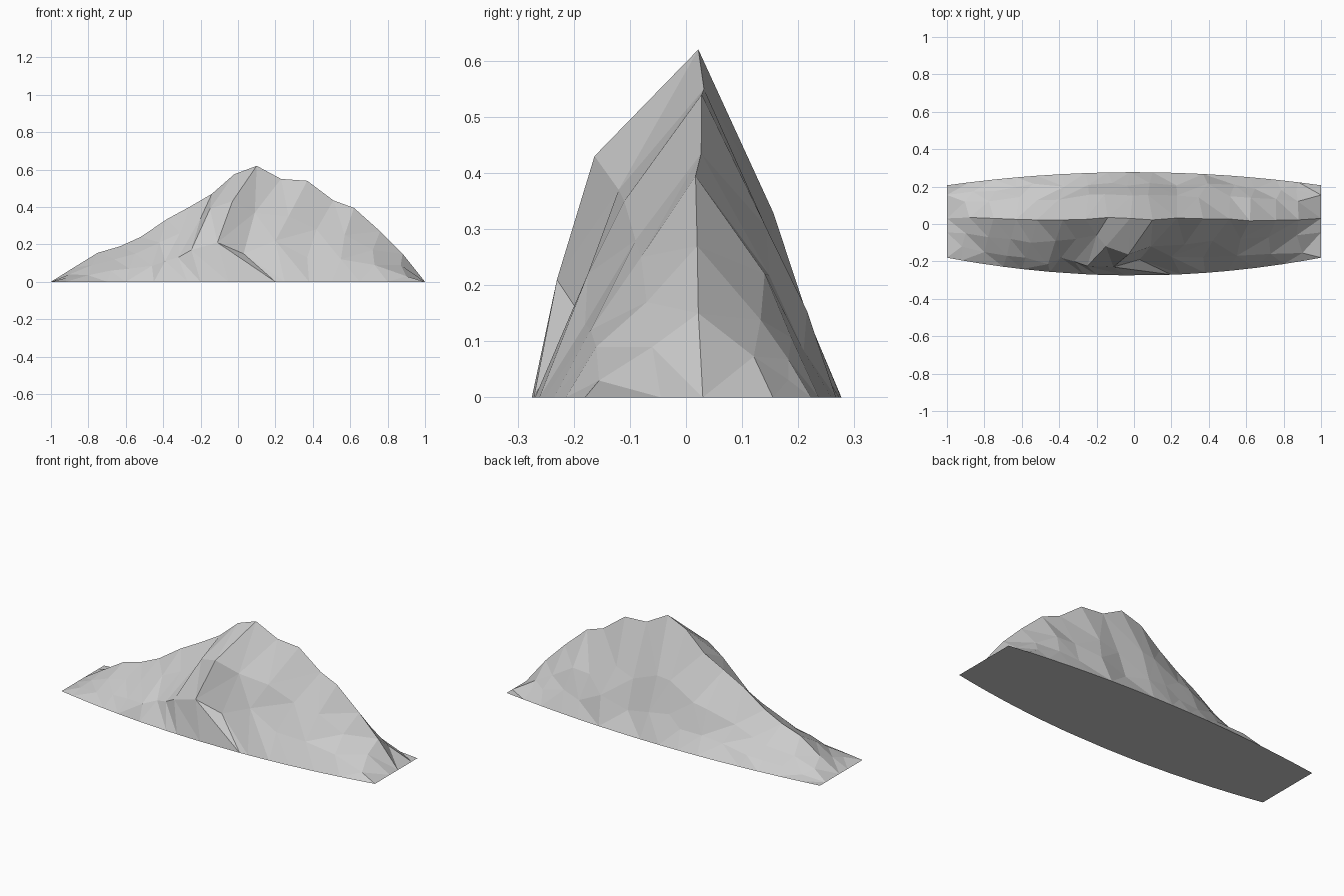
import bpy, bmesh, random

if "Cube" in bpy.data.objects:
    bpy.data.objects.remove(bpy.data.objects["Cube"])

random.seed(4)
rock = bpy.data.materials.new("rock grey")
rock.diffuse_color = (0.6, 0.6, 0.6, 1)
rock.use_nodes = True
rock.node_tree.nodes["Principled BSDF"].inputs["Base Color"].default_value = rock.diffuse_color

# Ridge line: x, y, z
ridge = [(-.88, .035, .075), (-.75, .03, .155), (-.63, .025, .19), (-.52, .022, .24),
         (-.38, .022, .335), (-.26, .025, .4), (-.14, .035, .47), (-.02, .03, .575),
         (.1, .022, .62), (.23, .032, .55), (.37, .028, .54), (.51, .027, .435),
         (.62, .017, .395), (.76, .02, .27), (.88, .022, .15)]
# Upper and lower breaks of the front slope
upper = [(-.9, -.05, .04), (-.78, -.07, .09), (-.66, -.08, .12), (-.55, -.1, .15),
         (-.42, -.09, .21), (-.31, -.08, .26), (-.2, -.06, .34), (-.15, -.12, .39),
         (-.03, -.163, .43), (.09, -.12, .37), (.27, -.11, .35), (.42, -.09, .28),
         (.57, -.08, .25), (.72, -.07, .17), (.87, -.06, .09)]
lower = [(-.92, -.12, .02), (-.8, -.15, .035), (-.68, -.17, .06), (-.58, -.18, .07),
         (-.46, -.215, .085), (-.39, -.18, .11), (-.32, -.2, .13), (-.25, -.225, .17),
         (-.11, -.23, .21), (.03, -.19, .15), (.2, -.175, .22), (.37, -.18, .13),
         (.55, -.17, .12), (.73, -.16, .09), (.9, -.155, .03)]
front_x = [-.92, -.82, -.7, -.6, -.45, -.27, -.2, -.05, .2, .25, .38, .5, .65, .8, .92]


def front_edge(x):
    return -.275 + .095 * x * x


def back_edge(x):
    return .277 - .07 * x * x


# Back slope: breaks placed between the ridge and the back edge
back_rows = []
for t, f in ((.48, .52), (.76, .24)):
    row = []
    for x, y, z in ridge:
        k = t + random.uniform(-.06, .06)
        row.append((x + random.uniform(-.03, .03), y + (back_edge(x) - y) * k,
                    z * (f + random.uniform(-.05, .05))))
    back_rows.append(row)

rows = [[(x, front_edge(x), 0) for x in front_x], lower, upper, ridge, *back_rows,
        [(x, back_edge(x), 0) for x, _, _ in ridge]]
end_y = [-.18, -.12, -.045, .03, .097, .155, .207]

# Mountain: a skin across the rows, closed by flat ends and a flat base
bm = bmesh.new()
grid = [[bm.verts.new(p) for p in [(-1, y, 0)] + row + [(1, y, 0)]]
        for y, row in zip(end_y, rows)]
for a, b in zip(grid, grid[1:]):
    for i in range(len(a) - 1):
        bm.faces.new((a[i], a[i + 1], b[i + 1], b[i]))
bmesh.ops.triangulate(bm, faces=bm.faces[:], quad_method='SHORT_EDGE')
left = [r[0] for r in grid]
right = [r[-1] for r in grid]
bm.faces.new(left + grid[-1][1:-1] + right[::-1] + grid[0][-2:0:-1])
bmesh.ops.recalc_face_normals(bm, faces=bm.faces[:])
mesh = bpy.data.meshes.new("mountain")
bm.to_mesh(mesh)
bm.free()
mesh.materials.append(rock)
bpy.context.collection.objects.link(bpy.data.objects.new("mountain", mesh))
